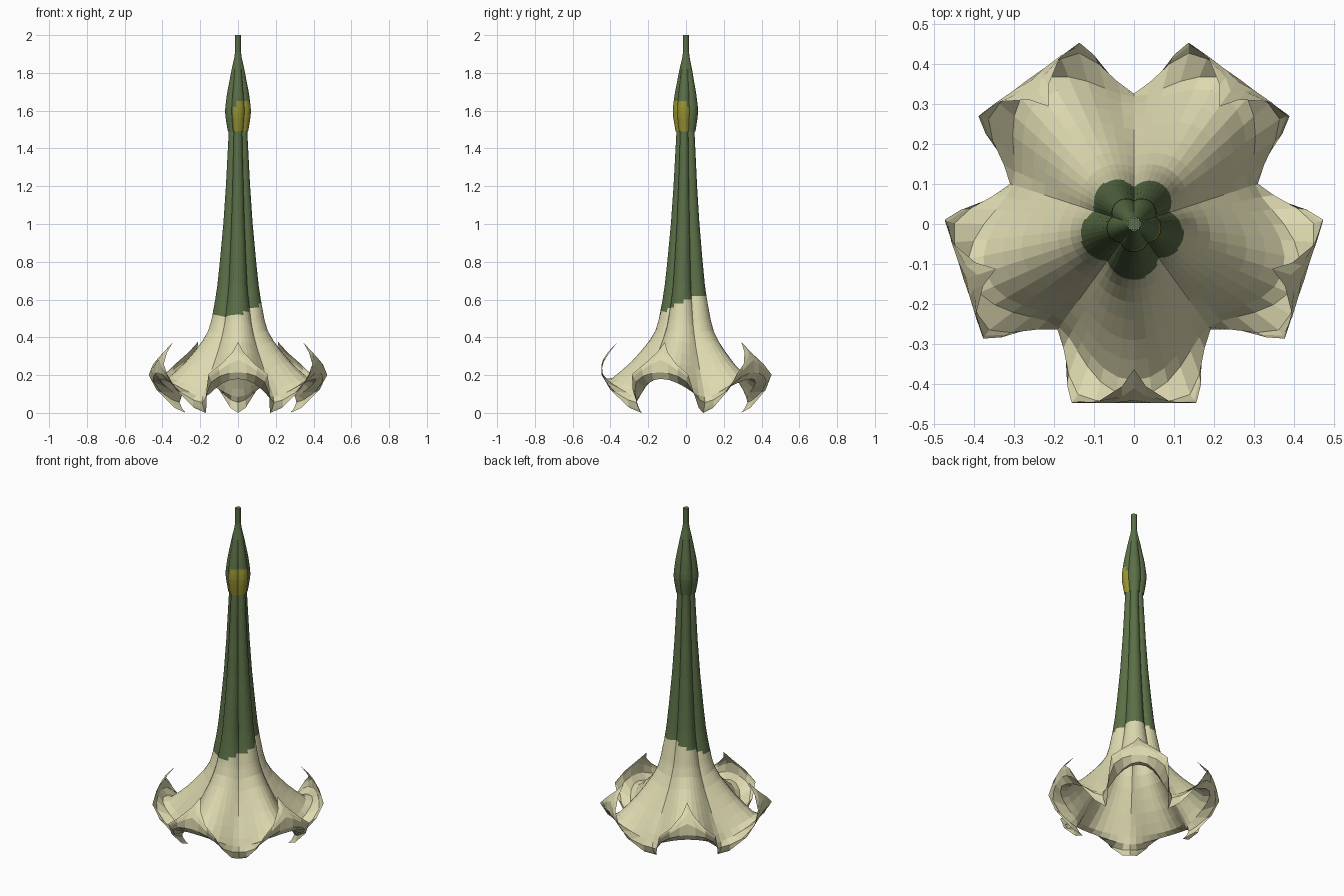
import bpy, bmesh, math
from math import sin, cos, radians, atan2, degrees, hypot

if "Cube" in bpy.data.objects:
    bpy.data.objects.remove(bpy.data.objects["Cube"])

def material(name, col):
    m = bpy.data.materials.new(name)
    m.diffuse_color = (*col, 1)
    m.use_nodes = True
    m.node_tree.nodes["Principled BSDF"].inputs["Base Color"].default_value = m.diffuse_color
    return m

CREAM = material("cream_petal", (0.72, 0.69, 0.43))
GREEN = material("stem_green", (0.105, 0.16, 0.062))
YELLOW = material("yellow_patch", (0.31, 0.29, 0.03))

HALF = 6                      # columns from lobe centre to valley
N = HALF * 10                 # columns around five lobes

def column(k):
    """Lobe azimuth, signed side and distance 0..1 from lobe centre."""
    lobe = (k + HALF) // (2 * HALF)
    off = k - lobe * 2 * HALF
    return radians(-90 + 72 * lobe), (1 if off >= 0 else -1), abs(off) / HALF

def lerp_path(path, u):
    t = u * (len(path) - 1)
    i = min(int(t), len(path) - 2)
    f = t - i
    return [a + (b - a) * f for a, b in zip(path[i], path[i + 1])]

def polar_row(c, v, sharp):
    """Ring blended from the lobe centre (r, z) to the valley (r, z)."""
    pts = []
    for k in range(N):
        a, s, u = column(k)
        w = u ** 2 * sharp + (1 - cos(math.pi * u)) / 2 * (1 - sharp)
        r, z = (c[i] + (v[i] - c[i]) * w for i in (0, 1))
        ang = a + s * u * radians(36)
        pts.append((r * cos(ang), r * sin(ang), z))
    return pts

def path_row(path):
    """Ring from a half-lobe path of (sideways, outward, z), mirrored and turned."""
    pts = []
    for k in range(N):
        a, s, u = column(k)
        x, y, z = lerp_path(path, u)
        x *= s
        pts.append((y * cos(a) - x * sin(a), y * sin(a) + x * cos(a), z))
    return pts

def skin(name, rows, mats, rule, caps=False):
    bm = bmesh.new()
    vs = [[bm.verts.new(p) for p in row] for row in rows]
    n = len(rows[0])
    for a, b in zip(vs, vs[1:]):
        for k in range(n):
            j = (k + 1) % n
            bm.faces.new((a[k], b[k], b[j], a[j]))
    if caps:
        bm.faces.new(vs[0])
    for f in bm.faces:
        f.material_index = rule(f.calc_center_median())
    me = bpy.data.meshes.new(name)
    bm.to_mesh(me)
    bm.free()
    for m in mats:
        me.materials.append(m)
    ob = bpy.data.objects.new(name, me)
    bpy.context.collection.objects.link(ob)
    return ob

def interp(table, z):
    for (z0, r0), (z1, r1) in zip(table, table[1:]):
        if z1 <= z <= z0:
            return r0 + (r1 - r0) * (z0 - z) / (z0 - z1)
    return table[-1][1]

# fluted tube
TUBE = [(1.55, .047), (1.48, .051), (1.2, .066), (1.0, .08), (.8, .099),
        (.68, .112), (.6, .124), (.5, .143), (.46, .153)]
heights = [1.55, 1.48, 1.35, 1.2, 1.1, 1.0, .9, .8, .74, .7, .68, .66, .64, .62,
           .60, .58, .56, .54, .52, .50, .48]
rows = []
for z in heights:
    r = interp(TUBE, z)
    ratio = .74 + .1 * max(0, (.65 - z) / .17)
    rows.append(polar_row((r, z), (r * ratio, z - .02 * max(0, (.6 - z) / .12)), 1))

# flaring mouth: lobe-centre profile and valley profile
centre = [(.162, .435), (.195, .38), (.24, .325), (.29, .27), (.34, .225), (.39, .185), (.43, .18)]
valley = [(.142, .41), (.168, .35), (.20, .29), (.235, .23), (.27, .175), (.30, .125), (.318, .085)]
for i, (c, v) in enumerate(zip(centre, valley)):
    rows.append(polar_row(c, v, max(0, .9 - i * .2)))

# recurved lobe rims ending in a pointed tip
rows.append(path_row([(0, .447, .215), (.045, .446, .21), (.095, .44, .195), (.14, .425, .165),
                      (.163, .375, .11), (.176, .31, .07), (.191, .263, .055)]))
rows.append(path_row([(0, .44, .28), (.045, .446, .26), (.10, .447, .225), (.15, .44, .19),
                      (.165, .385, .115), (.172, .305, .05), (.184, .253, .028)]))
rows.append(path_row([(0, .41, .325), (.03, .43, .295), (.10, .446, .24), (.155, .446, .20),
                      (.167, .395, .12), (.169, .305, .037), (.178, .245, .013)]))
rows.append(path_row([(0, .362, .375), (.03, .405, .32), (.09, .443, .258), (.156, .445, .205),
                      (.167, .40, .122), (.168, .30, .027), (.171, .235, 0)]))

def tube_rule(c):
    az = atan2(c.y, c.x)
    return 1 if c.z > .57 + .055 * cos(az - radians(60)) else 0

skin("trumpet_flower", rows, [CREAM, GREEN], tube_rule)

# calyx bulge with a yellow patch on its front right side
CALYX = [(1.91, .016), (1.88, .02), (1.82, .034), (1.76, .046), (1.71, .056), (1.68, .061),
         (1.65, .065), (1.62, .069), (1.59, .07), (1.56, .067), (1.53, .062), (1.49, .055)]

def calyx_rule(c):
    off = (degrees(atan2(c.y, c.x)) + 45 + 180) % 360 - 180
    return 1 if abs(off) < 66 and c.z < 1.665 - .05 * (off / 66) ** 2 else 0

skin("calyx", [polar_row((r, z), (r * (1 - .18 * min(1, (1.91 - z) / .15)), z), 1) for z, r in CALYX],
     [GREEN, YELLOW], calyx_rule)

# stem
stem = [[(.016 * cos(2 * math.pi * k / 12), .016 * sin(2 * math.pi * k / 12), z) for k in range(12)]
        for z in (2.0, 1.88)]
skin("stem", stem, [GREEN], lambda c: 0, caps=True)
